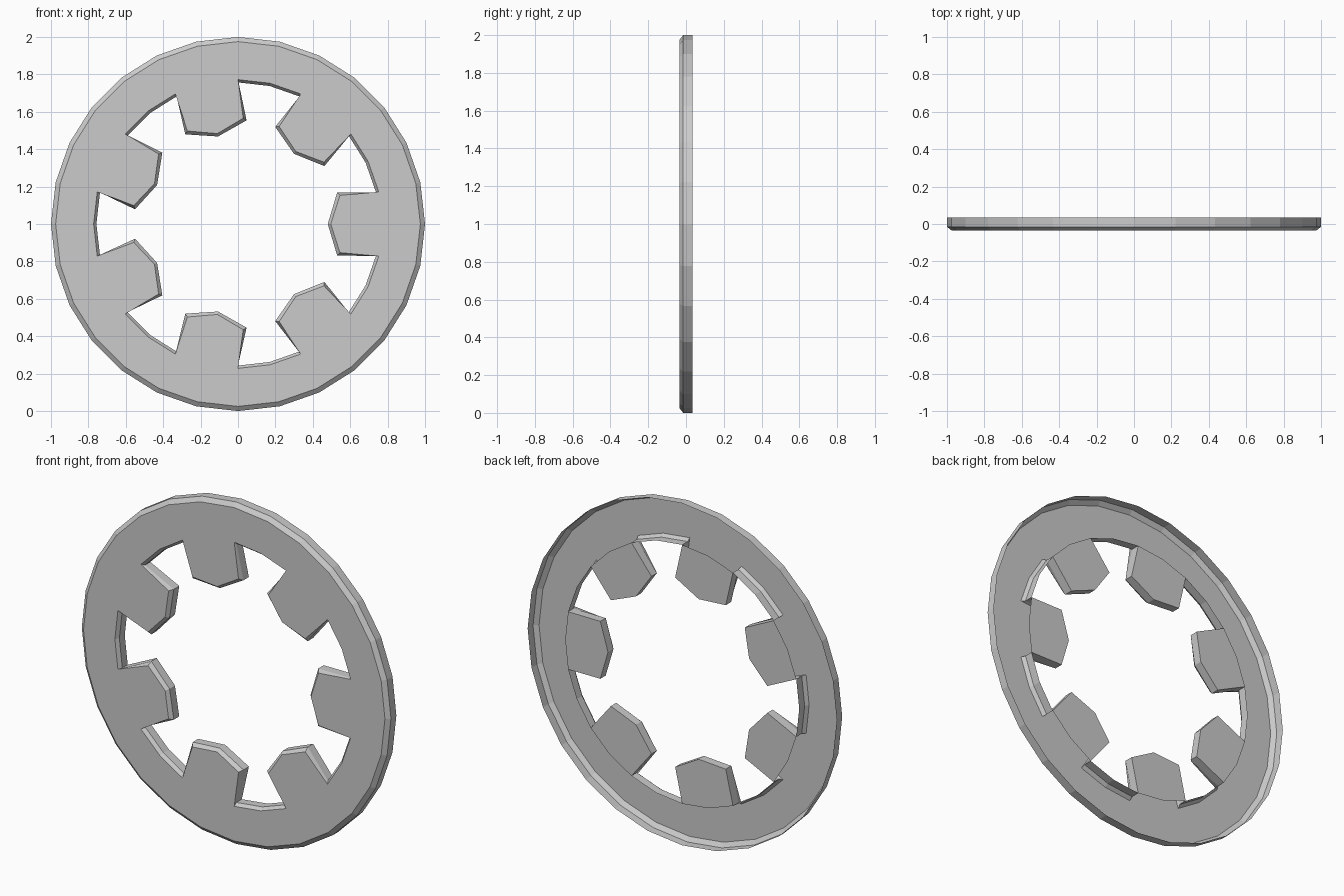
import bpy, bmesh
from math import cos, sin, pi

if "Cube" in bpy.data.objects:
    bpy.data.objects.remove(bpy.data.objects["Cube"])

TEETH = 7
SIDES = 28                  # four outline segments per tooth
STEP = 2 * pi / SIDES
FRONT, CHAMFER, BACK = -0.035, -0.015, 0.035

bm = bmesh.new()


def circle(radius, y):
    """Loop of vertices around the ring axis."""
    return [bm.verts.new((radius * cos(k * STEP), y, 1 + radius * sin(k * STEP)))
            for k in range(SIDES)]


def tooth_tips(y, corner_r, half, mid_r):
    """Three tip vertices for each inward tooth."""
    tips = []
    for i in range(TEETH):
        a = i * 4 * STEP
        tips.append([bm.verts.new((u * cos(a) - v * sin(a), y, 1 + u * sin(a) + v * cos(a)))
                     for u, v in ((corner_r, -half), (mid_r, 0), (corner_r, half))])
    return tips


def inner_outline(roots, tips):
    """Closed hole outline: gap arcs joined with the teeth."""
    loop = []
    for i in range(TEETH):
        k = 4 * i
        loop += [roots[k - 1], *tips[i], roots[k + 1], roots[k + 2]]
    return loop


def bridge(a, b):
    n = len(a)
    for i in range(n):
        j = (i + 1) % n
        bm.faces.new((a[i], a[j], b[j], b[i]))


def tooth_caps(roots, tips):
    for i in range(TEETH):
        k = 4 * i
        bm.faces.new((roots[k - 1], roots[k], roots[k + 1], *reversed(tips[i])))


# outer rim: chamfer and wall
outer = [circle(0.975, FRONT), circle(1.0, CHAMFER), circle(1.0, BACK)]
bridge(outer[0], outer[1])
bridge(outer[1], outer[2])

# hole outline with inward teeth at the three depths
roots = [circle(0.772, FRONT), circle(0.757, CHAMFER), circle(0.757, BACK)]
tips = [tooth_tips(FRONT, 0.545, 0.153, 0.496),
        tooth_tips(CHAMFER, 0.53, 0.168, 0.48),
        tooth_tips(BACK, 0.53, 0.168, 0.48)]
inner = [inner_outline(r, t) for r, t in zip(roots, tips)]
bridge(inner[0], inner[1])
bridge(inner[1], inner[2])

# front face, and tooth backs (the ring itself is open behind)
bridge(outer[0], roots[0])
tooth_caps(roots[0], tips[0])
tooth_caps(roots[2], tips[2])

bmesh.ops.delete(bm, geom=[v for v in bm.verts if not v.link_faces], context='VERTS')
bmesh.ops.recalc_face_normals(bm, faces=bm.faces)
# make the front faces look toward -y
bm.normal_update()
if next(f for f in bm.faces if abs(f.calc_center_median().y - FRONT) < 1e-5).normal.y > 0:
    bmesh.ops.reverse_faces(bm, faces=bm.faces)

mesh = bpy.data.meshes.new("toothed_ring")
bm.to_mesh(mesh)
bm.free()
bpy.context.collection.objects.link(bpy.data.objects.new("toothed_ring", mesh))
